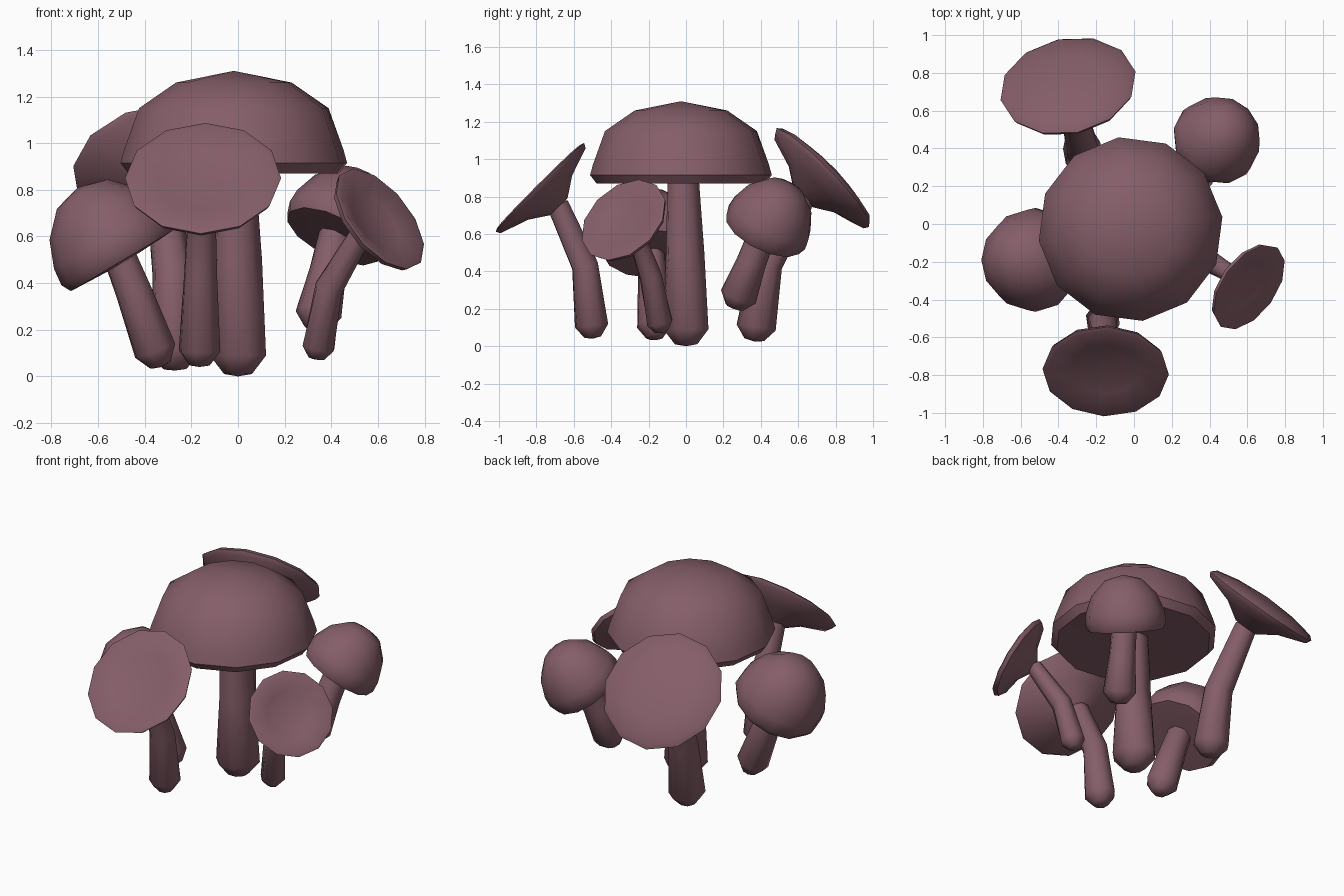
import bpy, bmesh, math
from mathutils import Vector

if "Cube" in bpy.data.objects:
    bpy.data.objects.remove(bpy.data.objects["Cube"])

mat = bpy.data.materials.new("dusky mauve")
mat.diffuse_color = (0.235, 0.112, 0.140, 1)
mat.use_nodes = True
mat.node_tree.nodes["Principled BSDF"].inputs["Base Color"].default_value = mat.diffuse_color


def loft(name, rings, sides, turn=0.0):
    """Skin a closed skin through rings given as (centre, axis, radius); radius 0 is a pole."""
    bm = bmesh.new()
    loops = []
    for c, axis, r in rings:
        q = Vector(axis).to_track_quat('Z', 'Y')
        if r == 0:
            loops.append([bm.verts.new(c)])
            continue
        loop = []
        for i in range(sides):
            a = math.tau * (i + turn) / sides
            loop.append(bm.verts.new(Vector(c) + q @ Vector((r * math.cos(a), r * math.sin(a), 0))))
        loops.append(loop)
    for a, b in zip(loops, loops[1:]):
        for i in range(sides):
            j = (i + 1) % sides
            if len(a) == 1:
                bm.faces.new((a[0], b[j], b[i]))
            elif len(b) == 1:
                bm.faces.new((a[i], a[j], b[0]))
            else:
                bm.faces.new((a[i], a[j], b[j], b[i]))
    bmesh.ops.recalc_face_normals(bm, faces=bm.faces)
    me = bpy.data.meshes.new(name)
    bm.to_mesh(me)
    bm.free()
    me.materials.append(mat)
    ob = bpy.data.objects.new(name, me)
    bpy.context.collection.objects.link(ob)
    bpy.ops.object.select_all(action='DESELECT')
    ob.select_set(True)
    bpy.context.view_layer.objects.active = ob
    bpy.ops.object.shade_smooth_by_angle(angle=math.radians(50))
    return ob


def stem(name, path, radii, tip):
    """Bent stem with a blunt rounded foot."""
    p = [Vector(v) for v in path]
    d = [(b - a).normalized() for a, b in zip(p, p[1:])]
    axes = [d[0]] + [(a + b).normalized() for a, b in zip(d, d[1:])] + [d[-1]]
    foot = p[0] - d[0] * tip
    rings = [(foot, d[0], 0), (foot + d[0] * tip * 0.12, d[0], radii[0] * 0.5)]
    rings += list(zip(p, axes, radii))
    rings.append((p[-1] + d[-1] * 0.03, d[-1], 0))
    loft(name, rings, 8, 0.5)


def cap(name, centre, axis, profile, turn=0.0):
    """Turned cap; profile is (radius, height along axis) from underside to crown."""
    n = Vector(axis).normalized()
    loft(name, [(Vector(centre) + n * h, n, r) for r, h in profile], 12, turn)


def dome(r, h):
    return [(0, -0.01), (r * 0.3, -0.02), (r * 0.92, -0.012), (r, 0.03), (r * 0.97, h * 0.3),
            (r * 0.80, h * 0.63), (r * 0.45, h * 0.91), (0, h)]


def dish(r, neck_r, neck_h, crown):
    return [(0, -neck_h), (neck_r, -neck_h), (r * 0.5, -neck_h * 0.55), (r * 0.96, -0.03),
            (r, -0.005), (r * 0.93, 0.008 + crown * 0.15), (r * 0.55, crown * 0.75), (0, crown)]


# central mushroom
stem("centre_stem", [(0, 0, 0.09), (0, -0.005, 0.5), (-0.01, -0.015, 0.9)], [0.13, 0.105, 0.09], 0.09)
cap("centre_cap", (-0.018, -0.027, 0.87), (0, 0, 1),
    [(0, 0.01), (0.15, 0.01), (0.455, 0), (0.49, 0.045), (0.475, 0.10), (0.41, 0.28),
     (0.25, 0.39), (0, 0.44)], 0.25)

# left domed mushroom
stem("left_stem", [(-0.355, -0.17, 0.11), (-0.45, -0.18, 0.37), (-0.53, -0.19, 0.57)],
     [0.095, 0.08, 0.07], 0.075)
cap("left_cap", (-0.505, -0.19, 0.505), (-0.51, 0, 0.86), dome(0.275, 0.355))

# back right domed mushroom
stem("back_right_stem", [(0.345, 0.28, 0.265), (0.385, 0.35, 0.45), (0.425, 0.42, 0.63)],
     [0.1, 0.08, 0.075], 0.07)
cap("back_right_cap", (0.415, 0.42, 0.61), (0.4, 0.4, 0.82), dome(0.238, 0.31))

# front dished mushroom
stem("front_stem", [(-0.165, -0.505, 0.11), (-0.16, -0.54, 0.43), (-0.155, -0.685, 0.755)],
     [0.092, 0.075, 0.062], 0.07)
cap("front_cap", (-0.15, -0.785, 0.853), (-0.03, -0.7, 0.7), dish(0.335, 0.065, 0.15, -0.03))

# right small dished mushroom
stem("right_stem", [(0.345, -0.14, 0.125), (0.39, -0.19, 0.38), (0.53, -0.275, 0.615)],
     [0.073, 0.062, 0.047], 0.055)
cap("right_cap", (0.613, -0.337, 0.678), (0.68, -0.49, 0.55), dish(0.258, 0.048, 0.12, -0.045))

# back left broad mushroom
stem("back_left_stem", [(-0.27, 0.375, 0.1), (-0.28, 0.43, 0.44), (-0.325, 0.625, 0.80)],
     [0.108, 0.088, 0.07], 0.075)
cap("back_left_cap", (-0.35, 0.735, 0.905), (-0.15, 0.71, 0.69), dish(0.365, 0.075, 0.155, 0.06))
